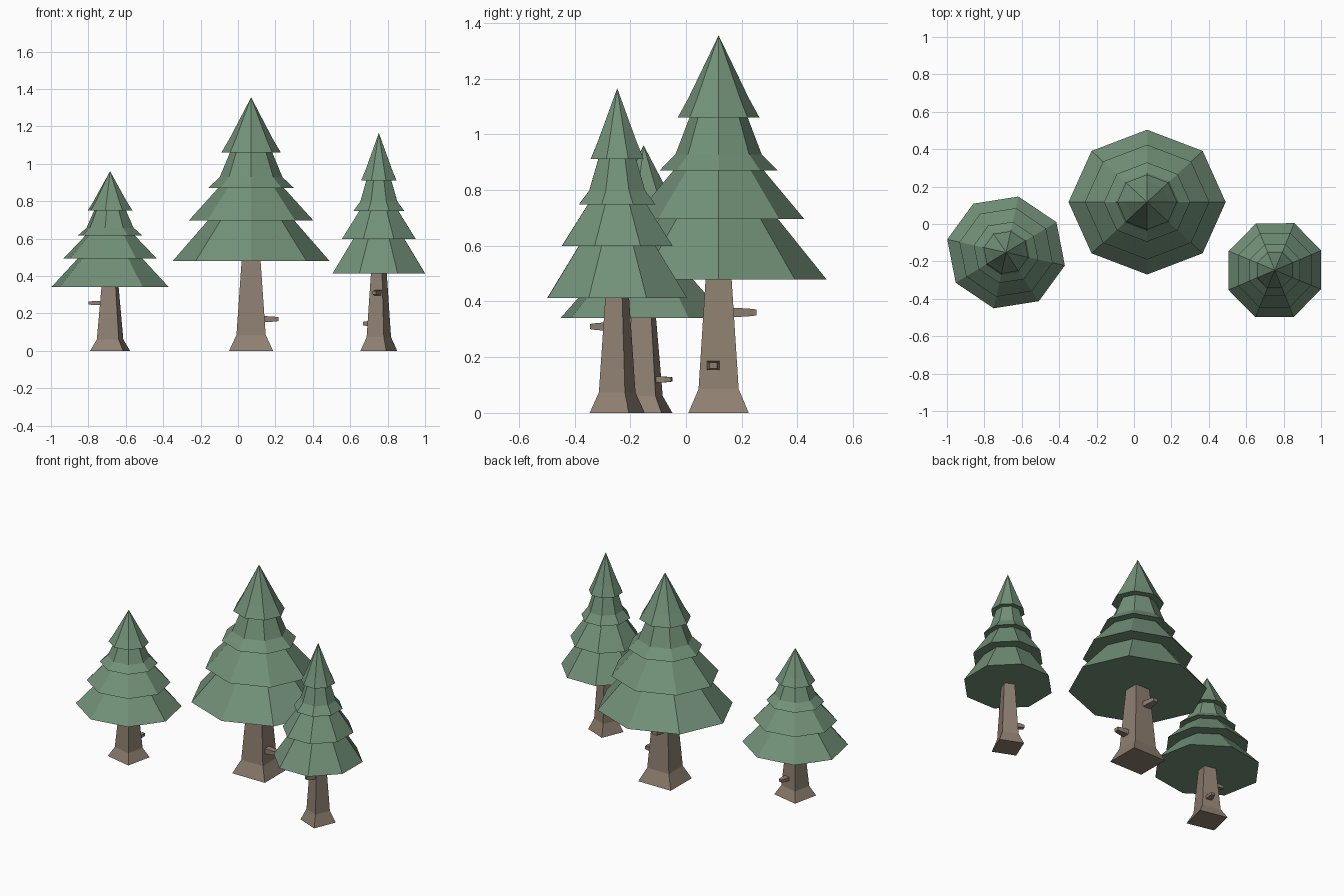
import bpy, bmesh, math
from mathutils import Vector

cube = bpy.data.objects.get("Cube")
if cube:
    bpy.data.objects.remove(cube)


def material(name, color):
    mat = bpy.data.materials.new(name)
    mat.use_nodes = True
    mat.diffuse_color = color
    bsdf = mat.node_tree.nodes["Principled BSDF"]
    bsdf.inputs["Base Color"].default_value = color
    bsdf.inputs["Roughness"].default_value = 0.9
    return mat


def loft(bm, rings, cap_end=True):
    """Bridge equal-length rings of points; close the start and, if wanted, the end."""
    loops = [[bm.verts.new(p) for p in ring] for ring in rings]
    n = len(loops[0])
    for a, b in zip(loops, loops[1:]):
        for i in range(n):
            j = (i + 1) % n
            bm.faces.new((a[i], a[j], b[j], b[i]))
    bm.faces.new(loops[0][::-1])
    if cap_end:
        bm.faces.new(loops[-1])
    return loops[-1]


def finish(bm, name, mat):
    bmesh.ops.recalc_face_normals(bm, faces=bm.faces)
    mesh = bpy.data.meshes.new(name)
    bm.to_mesh(mesh)
    bm.free()
    mesh.materials.append(mat)
    return mesh


def polygon(sides, radius, z, turn=0.0):
    return [Vector((radius * math.cos(turn + math.tau * i / sides),
                    radius * math.sin(turn + math.tau * i / sides), z))
            for i in range(sides)]


def foliage_mesh(mat):
    # Stacked eight-sided skirts, (radius, height) from the hem to below the tip
    profile = [(1, .354), (.55, .514), (.793, .514), (.42, .642), (.548, .642),
               (.40, .685), (.27, .782), (.38, .782), (.28, .834)]
    bm = bmesh.new()
    top = loft(bm, [polygon(8, r, z) for r, z in profile], cap_end=False)
    tip = bm.verts.new((0, 0, 1))
    for i in range(8):
        bm.faces.new((top[i], top[(i + 1) % 8], tip))
    return finish(bm, "foliage", mat)


def trunk_mesh(mat):
    # Square trunk with a flared foot
    profile = [(.28, 0), (.186, .063), (.121, .354), (.1, .45)]
    bm = bmesh.new()
    loft(bm, [polygon(4, h * math.sqrt(2), z, math.pi / 4) for h, z in profile])
    return finish(bm, "trunk", mat)


def stub_mesh(name, mat, along_y, side, z):
    # Tapered square branch stub, (distance, half width, half height)
    bm = bmesh.new()
    rings = []
    for d, w, h in [(.1, .065, .013), (.27, .05, .0105), (.35, .036, .008)]:
        ring = []
        for u, v in [(-1, -1), (1, -1), (1, 1), (-1, 1)]:
            s = side + u * w
            ring.append(Vector((s, d, z + v * h) if along_y else (d, s, z + v * h)))
        rings.append(ring)
    loft(bm, rings)
    return finish(bm, name, mat)


green = material("pine green", (.17, .285, .19, 1))
brown = material("bark brown", (.275, .215, .165, 1))
parts = [foliage_mesh(green), trunk_mesh(brown),
         stub_mesh("low_branch_stub", brown, False, -.05, .125),
         stub_mesh("high_branch_stub", brown, True, -.05, .266)]

# Each tree: position, scale (x and y radius, height), turn in degrees
trees = {
    "middle": ((.07, .117, 0), (.42, .387, 1.355), 0),
    "right": ((-.684, -.152, 0), (.306, .322, .96), 77.5),
    "left": ((.753, -.247, 0), (.267, .272, 1.165), 157.5),
}
for label, (place, size, turn) in trees.items():
    for mesh in parts:
        obj = bpy.data.objects.new(f"{label}_{mesh.name}", mesh)
        obj.location = place
        obj.scale = size
        obj.rotation_euler.z = math.radians(turn)
        bpy.context.collection.objects.link(obj)
